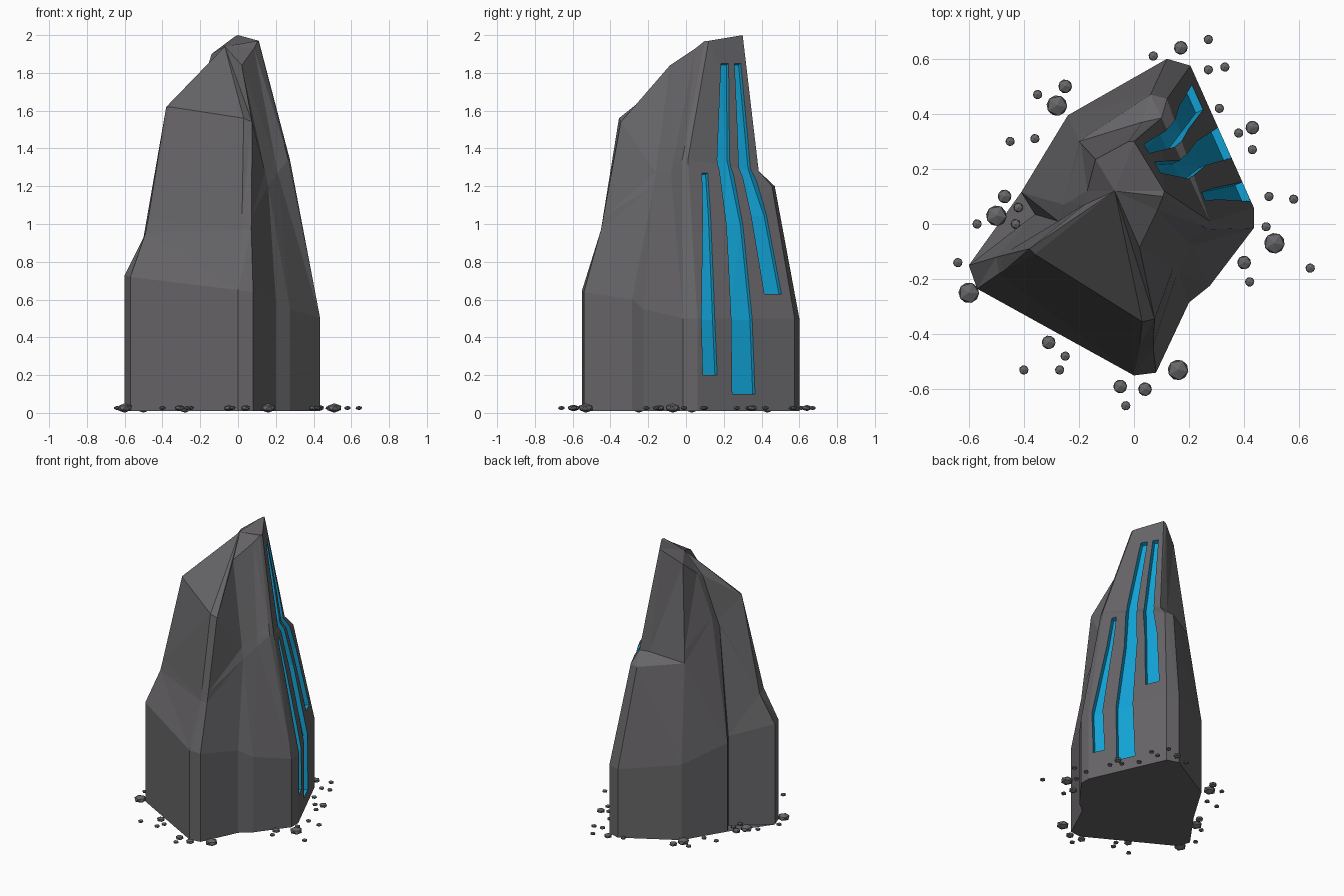
import bpy, bmesh, random
from mathutils import Vector, Matrix
from mathutils.bvhtree import BVHTree

random.seed(4)
cube = bpy.data.objects.get("Cube")
if cube:
    bpy.data.objects.remove(cube, do_unlink=True)


def make_material(name, colour):
    mat = bpy.data.materials.new(name)
    mat.use_nodes = True
    mat.diffuse_color = (*colour, 1)
    mat.node_tree.nodes["Principled BSDF"].inputs["Base Color"].default_value = (*colour, 1)
    return mat


stone = make_material("grey stone", (0.135, 0.13, 0.137))
crystal = make_material("bright blue crystal", (0.006, 0.38, 0.7))


def make_object(name, bm, materials):
    bmesh.ops.recalc_face_normals(bm, faces=bm.faces)
    mesh = bpy.data.meshes.new(name)
    bm.to_mesh(mesh)
    for mat in materials:
        mesh.materials.append(mat)
    obj = bpy.data.objects.new(name, mesh)
    bpy.context.collection.objects.link(obj)
    return obj


def bridge(bm, lower, upper):
    """Wall of quads between two closed loops."""
    count = len(lower)
    for i in range(count):
        j = (i + 1) % count
        bm.faces.new((lower[i], lower[j], upper[j], upper[i]))


# Each corner of the spire: shoulder, waist, (ledge), crown
corners = [
    [(-.6, -.15, .73), (-.5, -.12, .93), (-.38, -.09, 1.62)],        # left tip
    [(-.57, -.235, .72), (-.49, -.18, .95), (-.36, -.11, 1.62)],
    [(0, -.55, .65), (.02, -.45, .97), (.03, -.355, 1.56)],          # front edge
    [(.08, -.54, .64), (.07, -.45, .97), (.075, -.345, 1.54)],
    [(.2, -.285, .6), (.16, -.17, 1.2), (.02, -.085, 1.84)],         # gully
    [(.275, -.225, .55), (.21, -.08, 1.27), (.085, .05, 1.93)],
    [(.435, -.015, .5), (.265, -.02, 1.34), (.105, .1, 1.97)],       # crystal wall
    [(.435, .06, .5), (.275, .01, 1.34), (.11, .12, 1.97)],
    [(.205, .575, .5), (.12, .455, 1.2), (.1, .385, 1.28), (0, .3, 2)],
    [(.12, .6, .5), (.06, .47, 1.2), (.03, .37, 1.28), (-.02, .3, 1.99)],
    [(-.24, .395, .55), (-.2, .3, 1.23), (-.14, .235, 1.9)],         # back
    [(-.41, .115, .645), (-.255, .07, 1.49), (-.17, .12, 1.8)],
    [(-.36, .035, .65), (-.275, .01, 1.4), (-.18, .07, 1.77)],       # cleft
]

# Spire body
bm = bmesh.new()
columns = []
for corner in corners:
    points = [Vector(p) for p in corner]
    if len(points) == 3:
        points.insert(2, points[1].lerp(points[2], 0.12))
    foot = Vector((points[0].x, points[0].y, 0.01))
    columns.append([bm.verts.new(p) for p in [foot] + points])
rings = list(zip(*columns))
for lower, upper in zip(rings, rings[1:]):
    bridge(bm, lower, upper)
bm.faces.new(rings[0])
peak = bm.verts.new((-.07, .12, 1.94))
for a, b in zip(rings[-1], rings[-1][1:] + rings[-1][:1]):
    bm.faces.new((a, b, peak))
bmesh.ops.triangulate(bm, faces=bm.faces)
wall = BVHTree.FromBMesh(bm)
spire = make_object("rock_spire", bm, [stone, crystal])
bm.free()

# Glowing channels sunk into the wall: rows of height, near side, far side
channels = [
    [(1.27, .085, .115), (1.05, .09, .13), (.5, .082, .152), (.2, .09, .165)],
    [(1.85, .185, .225), (1.34, .165, .23), (1, .215, .3), (.5, .24, .35), (.1, .245, .365)],
    [(1.85, .257, .29), (1.3, .28, .34), (1.05, .345, .425), (.63, .415, .505)],
]
outward = Vector((.88, .39, .27)).normalized()


def on_wall(y, z):
    return wall.ray_cast(Vector((3, y, z)), Vector((-1, 0, 0)))[0]


for rows in channels:
    bm = bmesh.new()
    loops = []
    for z, near, far in rows:
        a, b = on_wall(near, z), on_wall(far, z)
        loops.append([bm.verts.new(p) for p in (
            a - outward * .03, b - outward * .03, b + outward * .06, a + outward * .06)])
    for lower, upper in zip(loops, loops[1:]):
        bridge(bm, lower, upper)
    bm.faces.new(loops[0])
    bm.faces.new(loops[-1])
    for face in bm.faces:
        face.material_index = 1
    bmesh.ops.triangulate(bm, faces=bm.faces)
    cutter = make_object("channel_cutter", bm, [stone, crystal])
    bm.free()
    cutter.hide_render = True
    cut = spire.modifiers.new("channel", "BOOLEAN")
    cut.operation = "DIFFERENCE"
    cut.solver = "EXACT"
    cut.object = cutter
    bpy.context.view_layer.objects.active = spire
    bpy.ops.object.modifier_apply(modifier=cut.name)
    bpy.data.objects.remove(cutter, do_unlink=True)

# Pebbles scattered round the foot, grouped by radius
pebbles = {
    .042: [(-.28, .43), (-.5, .03), (-.6, -.25), (.16, -.53), (.51, -.07)],
    .028: [(-.25, .5), (.17, .64), (.43, .35), (-.47, .1), (-.31, -.43),
           (-.05, -.59), (.04, -.6), (.4, -.14)],
    .019: [(.27, .67), (.07, .61), (.27, .56), (.33, .57), (-.35, .47), (-.45, .3),
           (-.36, .31), (-.42, .06), (-.57, 0), (-.43, 0), (-.64, -.14), (-.4, -.53),
           (-.27, -.53), (-.25, -.48), (-.03, -.66), (.42, -.21), (.64, -.16),
           (.48, -.01), (.58, .09), (.49, .1), (.43, .27), (.38, .33), (.31, .42)],
}
bm = bmesh.new()
for radius, spots in pebbles.items():
    for x, y in spots:
        place = (Matrix.Translation((x, y, .026)) @ Matrix.Diagonal((1, 1, .6, 1))
                 @ Matrix.Rotation(random.uniform(-.2, .2), 4, "Z"))
        bmesh.ops.create_icosphere(bm, subdivisions=1, radius=radius, matrix=place)
make_object("pebbles", bm, [stone])
bm.free()
